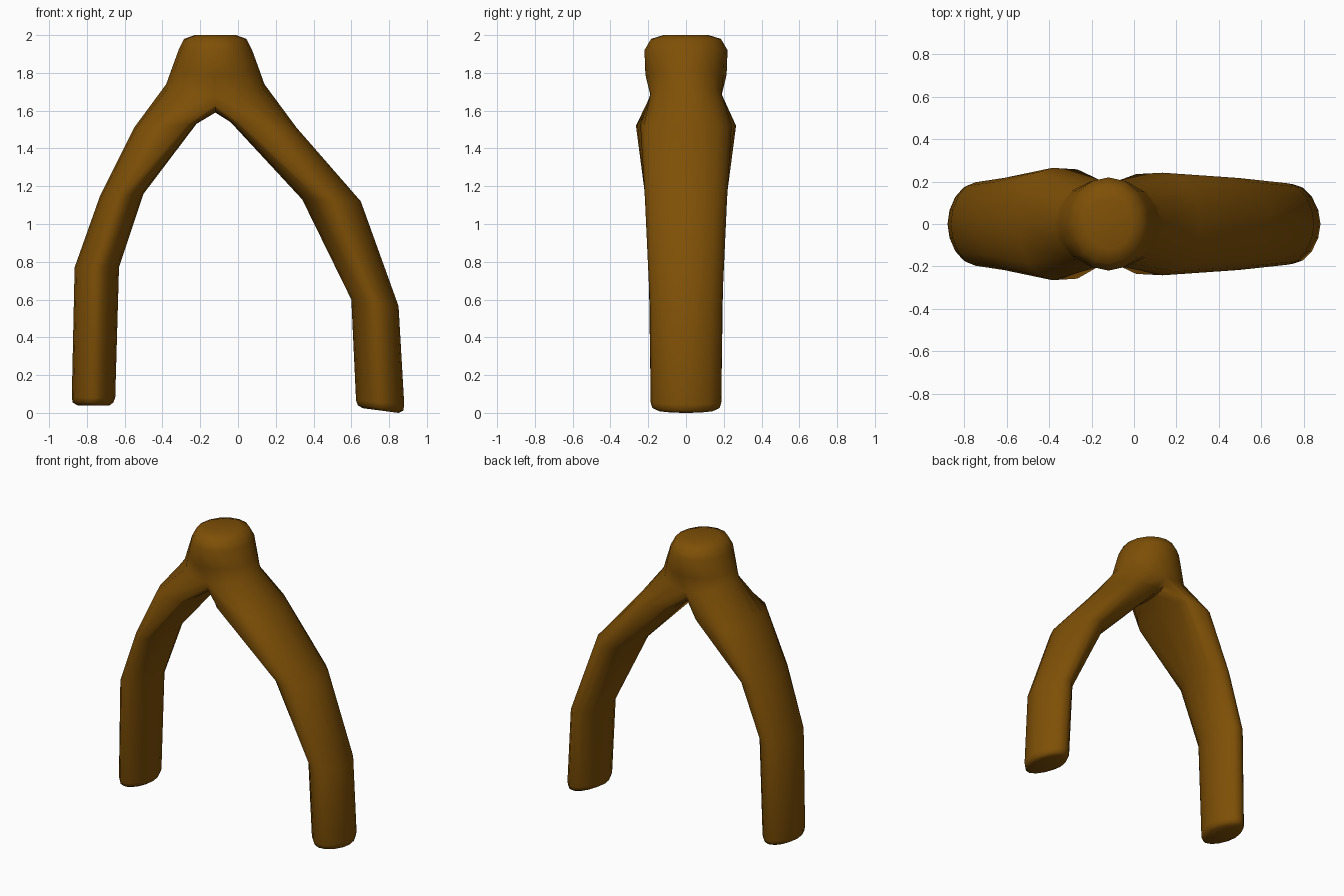
import bpy, bmesh
from math import cos, sin, pi, copysign

if "Cube" in bpy.data.objects:
    bpy.data.objects.remove(bpy.data.objects["Cube"])

N, Q = 16, 4          # ring sides, quarter turn
CX = -0.12            # centre line of the head
bm = bmesh.new()


def bridge(a, b):
    for i in range(N):
        j = (i + 1) % N
        bm.faces.new((a[i], a[j], b[j], b[i]))


def ring(outer, inner, depth, p_out, p_in):
    # superellipse with separate outer and inner halves
    mx, mz = (outer[0] + inner[0]) / 2, (outer[1] + inner[1]) / 2
    ux, uz = outer[0] - mx, outer[1] - mz
    verts = []
    for k in range(N):
        c, s = cos(2 * pi * k / N), sin(2 * pi * k / N)
        p = p_in if c < -1e-6 else p_out
        c2, s2 = copysign(abs(c) ** p, c), copysign(abs(s) ** p, s)
        verts.append(bm.verts.new((mx + ux * c2, depth * s2, mz + uz * c2)))
    return verts


# Head rings: z, half width, half depth, depth limit, drop towards the crotch
head = []
for z, rx, ry, lim, drop in [(2.0, 0.11, 0.12, 1, 0), (1.98, 0.165, 0.185, 1, 0),
                             (1.92, 0.195, 0.22, 1, 0), (1.81, 0.235, 0.215, 1, 0.02),
                             (1.74, 0.26, 0.215, 0.188, 0.06)]:
    verts = []
    for k in range(N):
        c, s = cos(2 * pi * k / N), sin(2 * pi * k / N)
        y = max(-lim, min(lim, ry * s))
        verts.append(bm.verts.new((CX + rx * c, y, z - drop * s * s)))
    head.append(verts)
for a, b in zip(head, head[1:]):
    bridge(a, b)
bm.faces.new(head[0])

# Crotch ridge shared by both legs, running from back to front
base = head[-1]
crotch = []
for k in range(Q + 1, 3 * Q):
    a = 2 * pi * k / N
    crotch.append(bm.verts.new((CX, 0.188 * sin(a), 1.68 - 0.09 * abs(cos(a)) ** 0.6)))

# Leg stations: outer point, inner point, half depth, outer and inner exponent
left = [((-0.55, 1.51), (-0.22, 1.53), 0.265, 1.0, 0.35),
        ((-0.73, 1.15), (-0.50, 1.16), 0.217, 1.1, 1.05),
        ((-0.865, 0.77), (-0.63, 0.77), 0.197, 1.1, 1.15),
        ((-0.88, 0.08), (-0.65, 0.08), 0.187, 1.1, 1.15),
        ((-0.875, 0.055), (-0.66, 0.055), 0.178, 1.1, 1.15),
        ((-0.85, 0.04), (-0.68, 0.04), 0.15, 1.1, 1.15)]
right = [((0.31, 1.51), (-0.04, 1.54), 0.242, 1.0, 0.35),
         ((0.65, 1.12), (0.34, 1.13), 0.217, 1.1, 1.05),
         ((0.85, 0.565), (0.60, 0.60), 0.192, 1.1, 1.15),
         ((0.88, 0.045), (0.625, 0.065), 0.187, 1.1, 1.15),
         ((0.875, 0.012), (0.635, 0.04), 0.178, 1.1, 1.15),
         ((0.85, 0.0), (0.66, 0.025), 0.15, 1.1, 1.15)]
for side, stations in ((1, right), (-1, left)):
    rim = base if side > 0 else [base[(2 * Q - k) % N] for k in range(N)]
    prev = rim[:Q + 1] + crotch + rim[3 * Q:]
    for st in stations:
        cur = ring(*st)
        bridge(prev, cur)
        prev = cur
    bm.faces.new(prev)

bmesh.ops.recalc_face_normals(bm, faces=bm.faces)
mesh = bpy.data.meshes.new("forked_branch")
bm.to_mesh(mesh)
bm.free()
obj = bpy.data.objects.new("forked_branch", mesh)
bpy.context.collection.objects.link(obj)

# Brown colour and smooth shading
mat = bpy.data.materials.new("brown")
mat.diffuse_color = (0.21, 0.08, 0.002, 1)
mat.use_nodes = True
mat.node_tree.nodes["Principled BSDF"].inputs["Base Color"].default_value = mat.diffuse_color
mesh.materials.append(mat)
bpy.context.view_layer.objects.active = obj
obj.select_set(True)
bpy.ops.object.shade_smooth_by_angle(angle=pi / 3)
